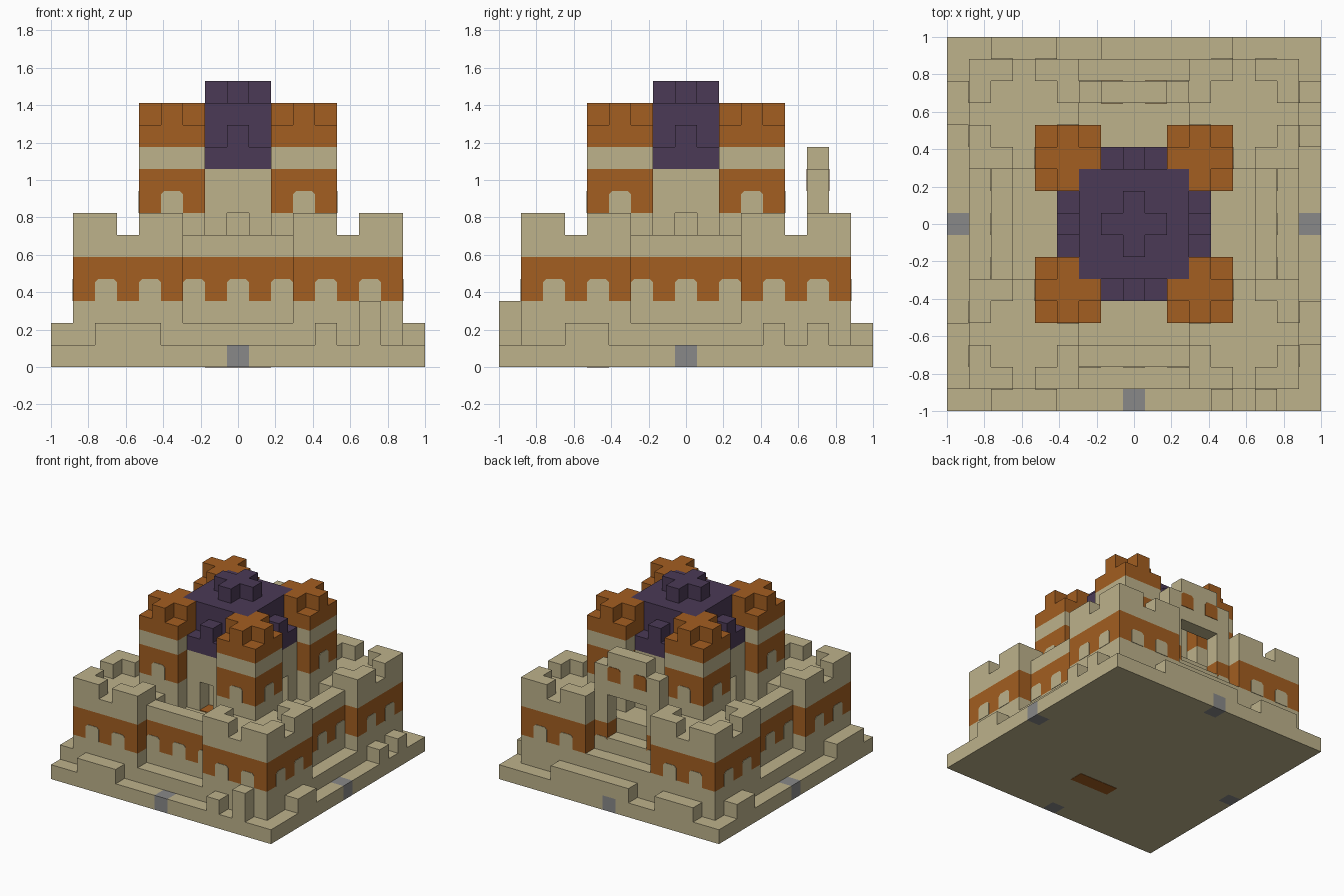
import bpy
import bmesh
from mathutils import Vector

if "Cube" in bpy.data.objects:
    bpy.data.objects.remove(bpy.data.objects["Cube"], do_unlink=True)

N = 17            # blocks along one side
U = 2 / N         # block size
LAST = N - 1


def material(name, rgb):
    m = bpy.data.materials.new(name)
    m.use_nodes = True
    m.diffuse_color = (*rgb, 1)
    m.node_tree.nodes["Principled BSDF"].inputs["Base Color"].default_value = (*rgb, 1)
    return m


SAND = material("sandstone", (0.51, 0.445, 0.258))
ORANGE = material("orange_brick", (0.366, 0.112, 0.015))
PURPLE = material("purple_roof", (0.07, 0.042, 0.093))
GREY = material("grey_stone", (0.25, 0.25, 0.25))


def place(x, y, z):
    return Vector((x * U - 1, y * U - 1, z * U))


def spin(box, k, size=N):
    """Quarter turns of a box (x0, x1, y0, y1, z0, z1) inside a square."""
    x0, x1, y0, y1, z0, z1 = box
    for _ in range(k):
        x0, x1, y0, y1 = size - y1, size - y0, x0, x1
    return x0, x1, y0, y1, z0, z1


def around(boxes, sides=range(4), size=N):
    return [spin(b, k, size) for k in sides for b in boxes]


def shift(boxes, dx, dy):
    return [(a + dx, b + dx, c + dy, d + dy, e, f) for a, b, c, d, e, f in boxes]


def finish(name, mat, bm):
    bmesh.ops.recalc_face_normals(bm, faces=bm.faces)
    mesh = bpy.data.meshes.new(name)
    bm.to_mesh(mesh)
    bm.free()
    mesh.materials.append(mat)
    bpy.context.collection.objects.link(bpy.data.objects.new(name, mesh))


def part(name, mat, boxes):
    bm = bmesh.new()
    for x0, x1, y0, y1, z0, z1 in boxes:
        verts = bmesh.ops.create_cube(bm, size=1)["verts"]
        for v in verts:
            v.co = place(x1 if v.co.x > 0 else x0,
                         y1 if v.co.y > 0 else y0,
                         z1 if v.co.z > 0 else z0)
    finish(name, mat, bm)


def arches(name, mat, spots):
    """Thin plates with clipped top corners: (column, face depth, base row, side)."""
    bm = bmesh.new()
    c, t = 0.15, 0.03
    outline = [(0, 0), (1, 0), (1, 1 - c), (1 - c, 1), (c, 1), (0, 1 - c)]
    for col, depth, row, side in spots:
        rings = []
        for y in (depth - t, depth + t):
            ring = []
            for u, w in outline:
                x, yy = col + u, y
                for _ in range(side):
                    x, yy = N - yy, x
                ring.append(bm.verts.new(place(x, yy, row + w)))
            rings.append(ring)
        bm.faces.new(rings[0])
        bm.faces.new(rings[1])
        for i in range(len(outline)):
            j = (i + 1) % len(outline)
            bm.faces.new((rings[0][i], rings[0][j], rings[1][j], rings[1][i]))
    finish(name, mat, bm)


# Base slab with a grey drain block in the middle of each side
part("base_slab", SAND, [(1, LAST, 1, LAST, 0, 1)]
     + around([(0, 8, 0, 1, 0, 1), (9, LAST, 0, 1, 0, 1)]))
part("drain_blocks", GREY, around([(8, 9, 0, 1, 0, 1)]))
part("underside_strip", ORANGE, [(7, 10, 4, 5, -0.02, 0.02)])

# Low rubble wall on the rim and ledges below the curtain walls
part("front_rubble", SAND, [(2, 5, 0, 1, 1, 2), (12, 13, 0, 1, 1, 2), (14, 15, 0, 1, 1, 3)])
part("right_rubble", SAND, [(LAST, N, a, b, 1, 2) for a, b in ((3, 5), (12, 13), (14, 15))])
part("left_rubble", SAND, [(0, 1, a, b, 1, 2) for a, b in ((1, 4), (13, 15))])
part("back_rubble", SAND, [(a, b, LAST, N, 1, 2) for a, b in ((2, 5), (12, 13))])
part("wall_ledges", SAND, around([(6, 11, 1, 2, 1, 2)], (0, 1, 3)))

# Courtyard and curtain walls on front, right and left
part("courtyard", SAND, [(3, 14, 3, 14, 1, 5)])
part("curtain_walls", SAND, around([(6, 11, 2, 3, 1, 3), (6, 11, 2, 3, 5, 6)], (0, 1, 3)))
part("curtain_wall_bands", ORANGE, around([(6, 11, 2, 3, 3, 5)], (0, 1, 3)))
arches("curtain_wall_arches", SAND,
       [(c, 2, 3, k) for k in (0, 1, 3) for c in (6, 8, 10)])

# Corner towers with L-shaped merlons
merlons = shift(around([(0, 2, 0, 1, 6, 7), (0, 1, 1, 2, 6, 7)], size=5), 1, 1)
part("corner_towers", SAND,
     around([(1, 6, 1, 6, 1, 3), (1, 6, 1, 6, 5, 6)] + merlons))
part("corner_tower_bands", ORANGE, around([(1, 6, 1, 6, 3, 5)]))
arches("corner_tower_arches", SAND,
       [(c, 1, 3, k) for k in range(4) for c in (2, 4, 12, 14)])

# Back gatehouse with stairs
part("gate_stairs", SAND, [(7, 12, LAST, N, 1, 2), (6, 11, 15, LAST, 1, 3), (7, 10, 14, 15, 1, 4)])
jambs = ((6, 7), (10, 11))
part("gatehouse", SAND, [(a, b, 14, 15, lo, hi) for a, b in jambs for lo, hi in ((1, 3), (5, 9))]
     + [(7, 10, 14, 15, 7, 10)])
part("gate_bands", ORANGE, [(a, b, 14, 15, 3, 5) for a, b in jambs])
arches("gate_arches", SAND, [(c, 2, 3, 2) for c in (6, 10)])
arches("gate_windows", ORANGE, [(c, 2, 8, 2) for c in (7, 9)] + [(c, 14, 8, 0) for c in (7, 9)])

# Keep body with a doorway on each side
part("keep_body", SAND, [(6, 11, 6, 11, 5, 9)]
     + around([(7, 8, 5, 6, 5, 9), (9, 10, 5, 6, 5, 9), (8, 9, 5, 6, 7, 9)]))
part("doorway_floors", ORANGE, around([(8, 9, 5, 6, 5, 5.05)]))

# Keep towers with cross-shaped tops
part("keep_towers", SAND, around([(4, 7, 4, 7, 5, 7), (4, 7, 4, 7, 9, 10)]))
part("keep_tower_bands", ORANGE, around([(4, 7, 4, 7, 7, 9)]))
part("keep_tower_tops", ORANGE,
     around([(4, 7, 4, 7, 10, 11), (4, 7, 5, 6, 11, 12), (5, 6, 4, 5, 11, 12), (5, 6, 6, 7, 11, 12)]))
arches("keep_tower_arches", SAND, [(c, 4, 7, k) for k in range(4) for c in (5, 11)])

# Stepped purple roof
part("roof_dome", PURPLE, [(6, 11, 6, 11, 9, 12)])
part("roof_arms", PURPLE, around([(7, 10, 5, 6, 9, 10), (8, 9, 5, 6, 10, 11)]))
part("roof_finial", PURPLE, [(7, 10, 8, 9, 12, 13), (8, 9, 7, 8, 12, 13), (8, 9, 9, 10, 12, 13)])
